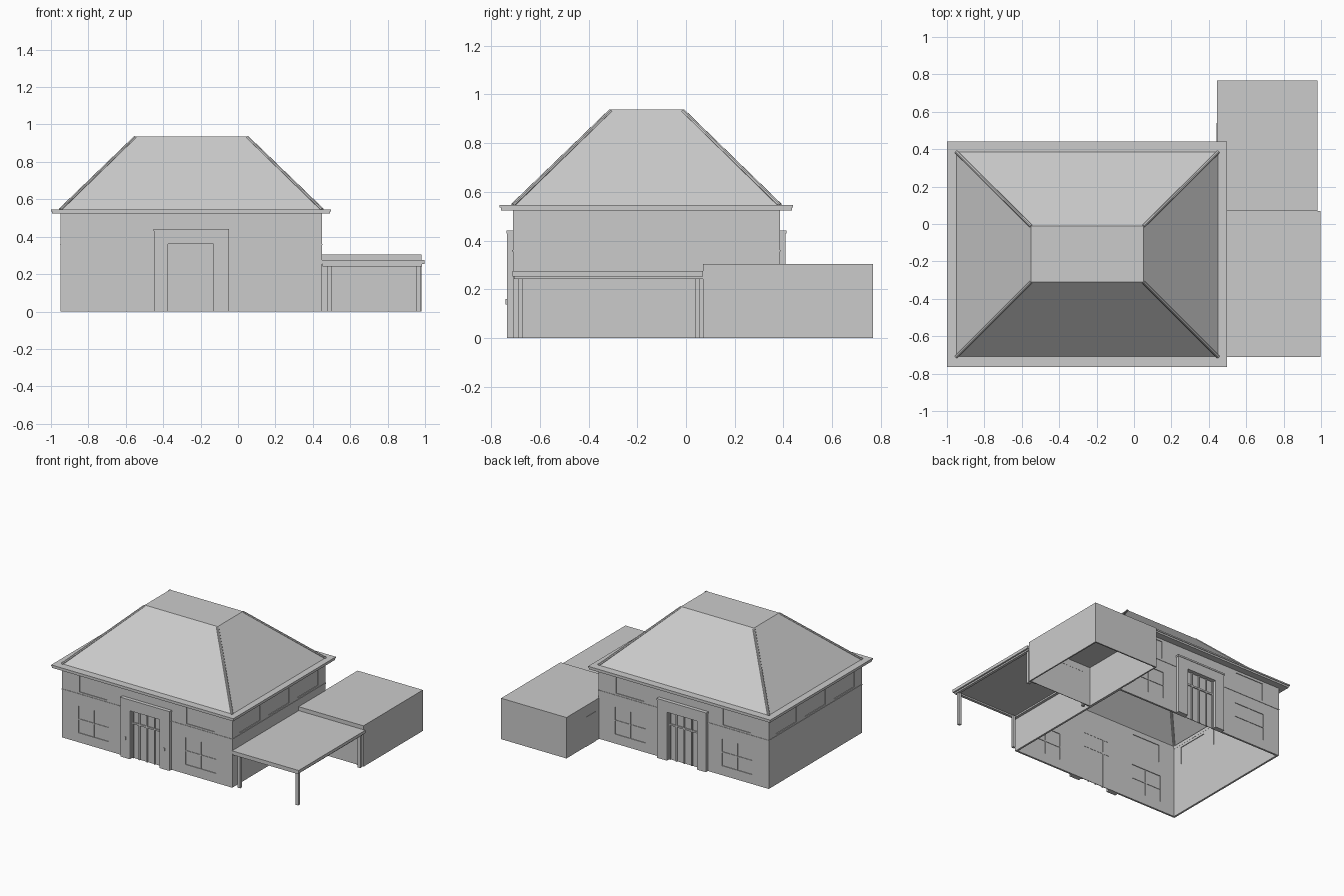
import bpy, bmesh
from mathutils import Vector

if "Cube" in bpy.data.objects:
    bpy.data.objects.remove(bpy.data.objects["Cube"])


def finish(name, bm):
    bmesh.ops.recalc_face_normals(bm, faces=bm.faces)
    me = bpy.data.meshes.new(name)
    bm.to_mesh(me)
    bm.free()
    ob = bpy.data.objects.new(name, me)
    bpy.context.collection.objects.link(ob)
    return ob


def add_box(bm, x0, x1, y0, y1, z0, z1):
    vs = bmesh.ops.create_cube(bm, size=1)["verts"]
    for v in vs:
        v.co = Vector(((x0 + x1) / 2 + v.co.x * (x1 - x0),
                       (y0 + y1) / 2 + v.co.y * (y1 - y0),
                       (z0 + z1) / 2 + v.co.z * (z1 - z0)))


def boxes(name, items):
    bm = bmesh.new()
    for b in items:
        add_box(bm, *b)
    return finish(name, bm)


def ring(name, x0, x1, y0, y1, z0, z1, t):
    """Rectangular tube with wall thickness t."""
    bm = bmesh.new()
    loops = []
    for d, z in ((0, z0), (0, z1), (t, z1), (t, z0)):
        loops.append([bm.verts.new(p) for p in (
            (x0 + d, y0 + d, z), (x1 - d, y0 + d, z), (x1 - d, y1 - d, z), (x0 + d, y1 - d, z))])
    for k in range(4):
        a, b = loops[k], loops[(k + 1) % 4]
        for i in range(4):
            j = (i + 1) % 4
            bm.faces.new((a[i], a[j], b[j], b[i]))
    return finish(name, bm)


def cut(ob, items, name):
    cutter = boxes(name, items)
    cutter.hide_render = True
    cutter.hide_viewport = True
    mod = ob.modifiers.new("openings", "BOOLEAN")
    mod.object = cutter
    mod.operation = "DIFFERENCE"
    mod.solver = "EXACT"


# House footprint
X0, X1, Y0, Y1 = -0.95, 0.45, -0.71, 0.385
CX = -0.25
T = 0.014
walls = ring("house_walls", X0, X1, Y0, Y1, 0, 0.527, T)
holes, glass, bars = [], [], []

# Front and back windows and doors; s points outward
for yw, s in ((Y0, -1), (Y1, 1)):
    def span(a, b):
        return sorted((yw + s * a, yw + s * b))
    for side in (-1, 1):
        c = CX + side * 0.44
        for z0, z1, w in ((0.07, 0.27, 0.125), (0.375, 0.505, 0.115)):
            holes.append((c - w, c + w, *span(-0.05, 0.05), z0, z1))
            glass.append((c - w, c + w, *span(-0.009, -0.005), z0, z1))
            if z0 < 0.2:
                bars.append((c - 0.004, c + 0.004, *span(-0.012, -0.001), z0, z1))
                bars.append((c - w, c + w, *span(-0.012, -0.001), 0.166, 0.174))
    holes.append((-0.375, -0.13, *span(-0.05, 0.05), -0.02, 0.36))
    # Door leaf panels, stiles and transom
    glass.append((-0.375, -0.13, *span(-0.012, -0.008), 0, 0.36))
    for x in (-0.37, -0.315, -0.2525, -0.19, -0.135):
        bars.append((x - 0.005, x + 0.005, *span(-0.014, 0.0), 0, 0.36))
    bars.append((-0.375, -0.13, *span(-0.014, 0.0), 0.255, 0.267))
    # Door surround
    d = span(0, 0.024)
    boxes("front_door_surround" if s < 0 else "back_door_surround", [
        (-0.45, -0.375, *d, 0, 0.44), (-0.13, -0.05, *d, 0, 0.44),
        (-0.375, -0.13, *d, 0.36, 0.44)])
    # Roof of the surround
    boxes("door_cornice", [(-0.453, -0.047, *span(0, 0.027), 0.43, 0.442)])

# Side clerestory windows
for xw, s in ((X0, -1), (X1, 1)):
    for k in (-1, 0, 1):
        c = (Y0 + Y1) / 2 + k * 0.34
        a = sorted((xw - s * 0.05, xw + s * 0.05))
        g = sorted((xw - s * 0.009, xw - s * 0.005))
        holes.append((*a, c - 0.12, c + 0.12, 0.375, 0.505))
        glass.append((*g, c - 0.12, c + 0.12, 0.375, 0.505))

cut(walls, holes, "wall_cutters")
boxes("window_panes", glass)
boxes("window_and_door_bars", bars)
# Thin string course around the house
for k, (a, b) in enumerate(((X0, -0.45), (-0.05, X1))):
    boxes("string_course", [(a - 0.003, b + 0.003, Y0 - 0.003, Y0, 0.355, 0.362),
                            (a - 0.003, b + 0.003, Y1, Y1 + 0.003, 0.355, 0.362)])
boxes("side_string_course", [(X0 - 0.003, X0, Y0, Y1, 0.355, 0.362),
                             (X1, X1 + 0.003, Y0, Y1, 0.355, 0.362)])
# Wall lamps beside the front door
boxes("wall_lamps", [(x - 0.005, x + 0.005, -0.74, -0.734, 0.137, 0.16) for x in (-0.41, -0.093)])

# Eaves in two steps
ring("eaves_lower", -0.995, 0.492, -0.76, 0.435, 0.523, 0.536, 0.06)
ring("eaves_upper", -1.0, 0.497, -0.765, 0.44, 0.536, 0.546, 0.065)

# Hipped roof shell with flat top
bm = bmesh.new()
base = [(X0, Y0), (X1, Y0), (X1, Y1), (X0, Y1)]
peak = [(-0.55, -0.31), (0.05, -0.31), (0.05, -0.012), (-0.55, -0.012)]
lo = [bm.verts.new((x, y, 0.545)) for x, y in base]
hi = [bm.verts.new((x, y, 0.937)) for x, y in peak]
for i in range(4):
    j = (i + 1) % 4
    bm.faces.new((lo[i], lo[j], hi[j], hi[i]))
bm.faces.new(hi)
finish("hipped_roof", bm)

# Rounded hip caps
bm = bmesh.new()
for b, p in zip(base, peak):
    a, c = Vector((*b, 0.545)), Vector((*p, 0.931))
    axis = c - a
    vs = bmesh.ops.create_cone(bm, cap_ends=True, segments=8, radius1=0.009, radius2=0.009,
                               depth=axis.length)["verts"]
    q = axis.to_track_quat("Z", "Y")
    for v in vs:
        v.co = q @ v.co + (a + c) / 2
finish("hip_caps", bm)

# Garage shell with door opening and roof
garage = ring("garage_walls", 0.445, 0.982, 0.07, 0.768, 0, 0.296, 0.01)
cut(garage, [(0.505, 0.925, 0.02, 0.12, -0.02, 0.245)], "garage_cutter")
boxes("garage_roof", [(0.445, 0.982, 0.07, 0.768, 0.296, 0.304)])
boxes("garage_door", [(0.505, 0.925, 0.075, 0.079, 0, 0.245)])
boxes("garage_side_door", [(0.442, 0.446, 0.43, 0.54, 0, 0.22)])

# Carport roof, edge beams and posts
boxes("carport_roof", [(0.447, 0.997, -0.712, 0.07, 0.253, 0.275)])
ring("carport_beams", 0.452, 0.985, -0.705, 0.069, 0.242, 0.253, 0.02)
boxes("carport_posts", [(x, x + 0.022, y, y + 0.018, 0, 0.245)
                        for x in (0.478, 0.955) for y in (-0.688, 0.04)])
